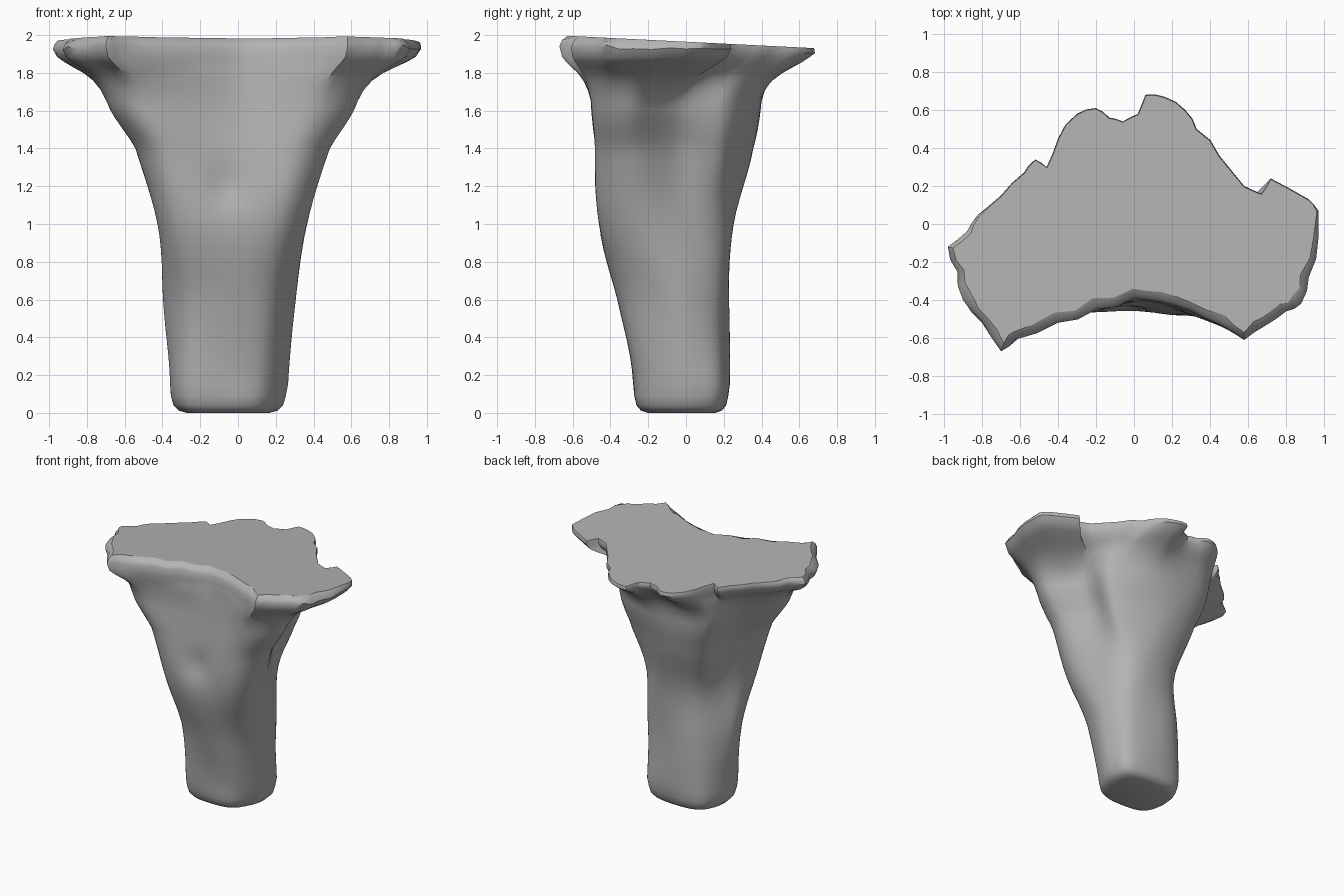
import bpy
import bmesh
import math
import random
from mathutils import Vector
from mathutils.geometry import delaunay_2d_cdt

random.seed(4)
if "Cube" in bpy.data.objects:
    bpy.data.objects.remove(bpy.data.objects["Cube"], do_unlink=True)

SAMPLES = 8      # points between two landmarks of a section
LEVELS = 6       # rings between two sections


def material(name, colour):
    mat = bpy.data.materials.new(name)
    mat.use_nodes = True
    mat.diffuse_color = colour
    mat.node_tree.nodes["Principled BSDF"].inputs["Base Color"].default_value = colour
    return mat


def pairs(flat):
    """Turn a flat list in hundredths into 2D vectors."""
    return [Vector((x / 100, y / 100)) for x, y in zip(flat[::2], flat[1::2])]


def spline(before, start, end, after, t):
    """Catmull-Rom curve point between start and end."""
    bend = 2 * before - 5 * start + 4 * end - after
    twist = 3 * (start - end) + after - before
    return start + (t * (end - before) + t * t * bend + t ** 3 * twist) / 2


def closed_curve(points):
    """Smooth closed loop through the landmarks of one section."""
    n = len(points)
    loop = []
    for i in range(n):
        hull = [points[(i + k) % n] for k in (-1, 0, 1, 2)]
        loop += [spline(*hull, s / SAMPLES) for s in range(SAMPLES)]
    return loop


def ragged_loop(points):
    """Straight-sided loop with one slightly uneven extra point on each side."""
    loop = []
    for a, b in zip(points, points[1:] + points[:1]):
        side = b - a
        loop += [a, (a + b) / 2 + Vector((side.y, -side.x)) * random.uniform(-0.03, 0.1)]
    return loop


def inward(loop, i, reach):
    """Inward direction of a counter-clockwise loop at one point."""
    tangent = loop[(i + reach) % len(loop)] - loop[i - reach]
    return Vector((-tangent.y, tangent.x)).normalized()


def top_height(p):
    return 1.965 - 0.05 * p.y


# Sections of the stem: front, front corner, side, hollow, back lobe and so on round
stem = [
    (0.15, [-8, -28, 12, -25, 23, -10, 26, 5, 20, 19, -5, 23, -25, 20, -34, 8, -36, -8, -29, -24]),
    (0.6, [-5, -36, 17, -32, 29, -14, 30, 2, 20, 18, -3, 23, -23, 19, -35, 5, -39, -10, -28, -30]),
    (1.0, [-2, -46, 24, -44, 36, -25, 31, 0, 21, 19, 0, 25, -22, 20, -34, 0, -43, -22, -34, -42]),
    (1.4, [0, -43, 34, -48, 49, -30, 36, -3, 36, 20, 2, 35, -34, 29, -41, 2, -54, -25, -40, -47]),
    (1.65, [0, -41, 43, -50, 63, -30, 45, -3, 43, 24, 4, 40, -41, 33, -50, 5, -70, -25, -54, -50]),
]

# Ragged outline of the flared top, in the same order
outline = ragged_loop(pairs([
    0, -39, 14, -41, 30, -46, 45, -53, 58, -61, 70, -53, 80, -46, 88, -42,
    92, -28, 97, -8, 97, 7, 92, 13, 72, 24, 67, 16, 58, 20, 45, 36,
    33, 50, 27, 60, 16, 67, 6, 68, 2, 58, -6, 54, -13, 56, -20, 61,
    -30, 58, -40, 45, -46, 30, -52, 34, -58, 27, -70, 15, -82, 5, -88, -4,
    -98, -12, -93, -25, -90, -40, -80, -52, -70, -67, -63, -61, -40, -52, -20, -45]))

loops = [closed_curve(pairs(flat)) for _, flat in stem]
heights = [z for z, _ in stem]
count = len(outline)
rings = []

# Rounded foot
centre = sum(loops[0], Vector((0, 0))) / count
for z, size in ((0, 0.7), (0.012, 0.84), (0.04, 0.93), (0.09, 0.975)):
    rings.append([(*centre.lerp(p, size), z) for p in loops[0]])

# Stem
last = len(loops) - 1
for k in range(last):
    near = [min(max(k + d, 0), last) for d in (-1, 0, 1, 2)]
    for s in range(LEVELS):
        t = s / LEVELS
        z = heights[k] + t * (heights[k + 1] - heights[k])
        rings.append([(*spline(*[loops[j][i] for j in near], t), z) for i in range(count)])

# Flare, sweeping out from the stem to the rim
flare = ((1.65, 0), (1.71, 0.11), (1.76, 0.25), (1.8, 0.43),
         (1.83, 0.62), (1.86, 0.8), (1.885, 0.92))
for z, mix in flare:
    rings.append([(*p.lerp(q, mix), z) for p, q in zip(loops[last], outline)])

# Chipped rim, wide at the front and thin at the back
lower, upper, edge = [], [], []
for i, p in enumerate(outline):
    front = min(max((0.1 - p.y) / 0.4, 0), 1)
    step = inward(outline, i, 3 if front else 1)
    chip = random.uniform(-0.012, 0.012) * (0.3 + 0.7 * front)
    lower.append((*p, top_height(p) - 0.03 - 0.02 * front + chip))
    q = p + step * (0.002 + 0.012 * front)
    upper.append((*q, top_height(q) - 0.01 - 0.012 * front + chip / 2))
    q = p + step * (0.005 + 0.045 * front + chip * front)
    edge.append((*q, top_height(q)))
rings += [lower, upper, edge]

# Skin the rings and close the foot
bm = bmesh.new()
skin = [[bm.verts.new(co) for co in ring] for ring in rings]
for low, high in zip(skin, skin[1:]):
    for i in range(count):
        j = (i + 1) % count
        bm.faces.new((low[i], low[j], high[j], high[i]))
bm.faces.new(skin[0][::-1])

# Level top, filled inside the concave edge
flat_edge = [Vector(co[:2]) for co in edge]
points, _, triangles, *_ = delaunay_2d_cdt(flat_edge, [], [list(range(count))], 1, 1e-5)
top = [bm.verts.new((*p, top_height(p))) for p in points]
for triangle in triangles:
    bm.faces.new([top[i] for i in triangle])
bmesh.ops.remove_doubles(bm, verts=skin[-1] + top, dist=1e-4)

# Small pit in the front and gentle unevenness over the stem
for v in bm.verts:
    x, y, z = v.co
    if z < 1.75 and y < -0.1:
        v.co.y += 0.03 * math.exp(-((x + 0.06) ** 2 + (z - 1.2) ** 2) / 0.008)
    if 0.1 < z < 1.8:
        v.co.x += 0.004 * math.sin(9 * z + 4 * y)
        v.co.y += 0.004 * math.sin(11 * x + 7 * z)

mesh = bpy.data.meshes.new("flared_stump")
bm.to_mesh(mesh)
bm.free()
mesh.materials.append(material("stone grey", (0.45, 0.45, 0.45, 1)))
stump = bpy.data.objects.new("flared_stump", mesh)
bpy.context.collection.objects.link(stump)
bpy.context.view_layer.objects.active = stump
stump.select_set(True)
bpy.ops.object.shade_smooth_by_angle(angle=math.radians(40))

# The level top stays flat shaded
for face in mesh.polygons:
    if face.normal.z > 0.99:
        face.use_smooth = False
